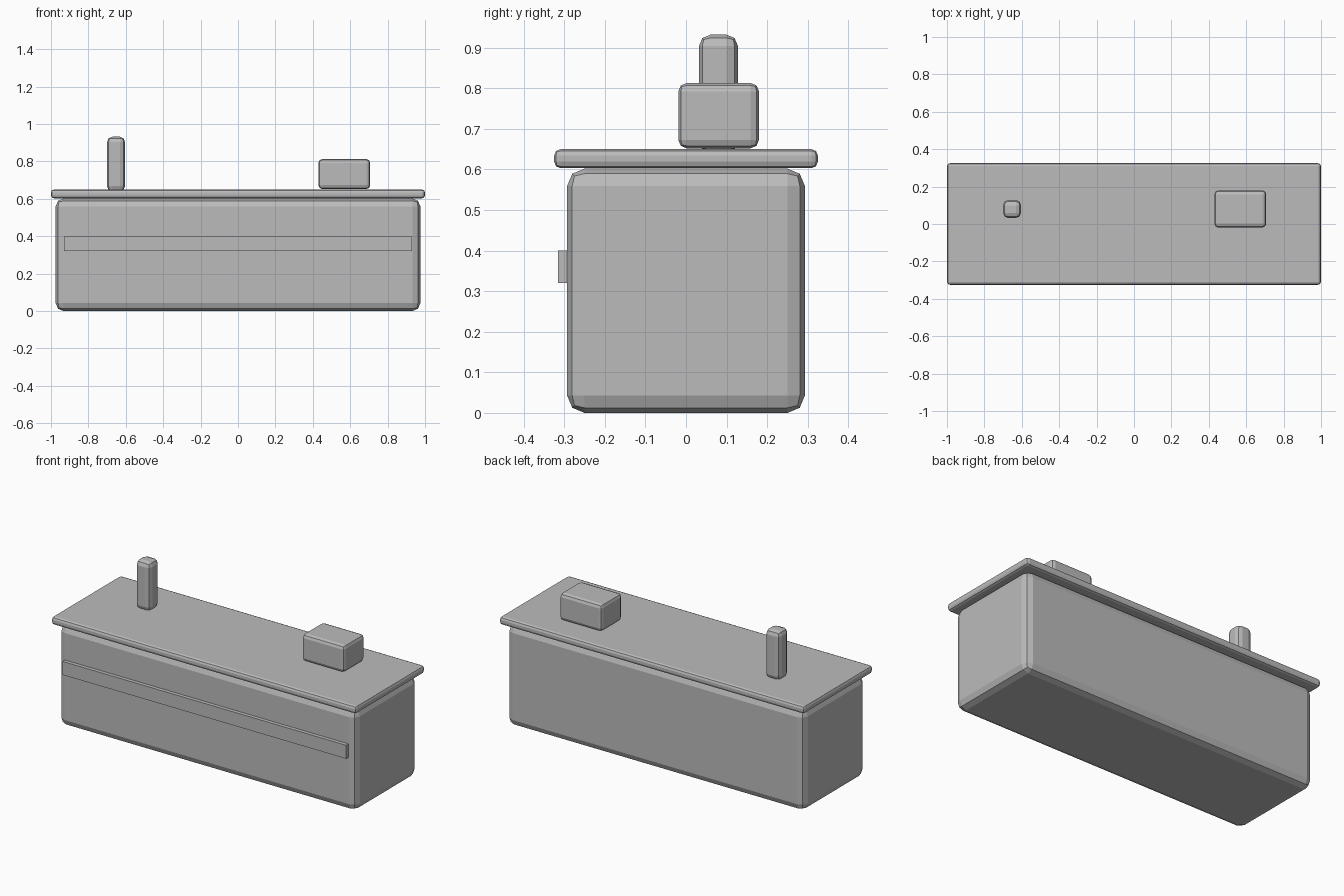
import bpy

default_cube = bpy.data.objects.get("Cube")
if default_cube:
    bpy.data.objects.remove(default_cube, do_unlink=True)

# Single plain grey
grey = bpy.data.materials.new("plain_grey")
grey.use_nodes = True
colour = (0.5, 0.5, 0.5, 1)
grey.diffuse_color = colour
grey.node_tree.nodes["Principled BSDF"].inputs["Base Color"].default_value = colour


def box(name, low, high, bevel=0):
    """Box between two corners, with an optional two-step rounded edge."""
    centre = [(a + b) / 2 for a, b in zip(low, high)]
    bpy.ops.mesh.primitive_cube_add(size=1, location=centre)
    obj = bpy.context.object
    obj.name = obj.data.name = name
    obj.scale = [b - a for a, b in zip(low, high)]
    bpy.ops.object.transform_apply(location=False, rotation=False, scale=True)
    obj.data.materials.append(grey)
    if bevel:
        mod = obj.modifiers.new("rounded_edges", "BEVEL")
        mod.width = bevel
        mod.segments = 2
        mod.limit_method = "ANGLE"
    return obj


# Counter body, overhanging top and front trim
box("counter_body", (-0.975, -0.293, 0), (0.975, 0.293, 0.602), 0.043)
box("counter_top", (-1, -0.325, 0.603), (1, 0.325, 0.65), 0.016)
box("front_trim", (-0.93, -0.315, 0.32), (0.93, -0.289, 0.4))

# Items standing on the counter
box("counter_box", (0.43, -0.019, 0.652), (0.707, 0.18, 0.813), 0.021)
box("counter_post", (-0.70, 0.032, 0.64), (-0.604, 0.128, 0.932), 0.028)
